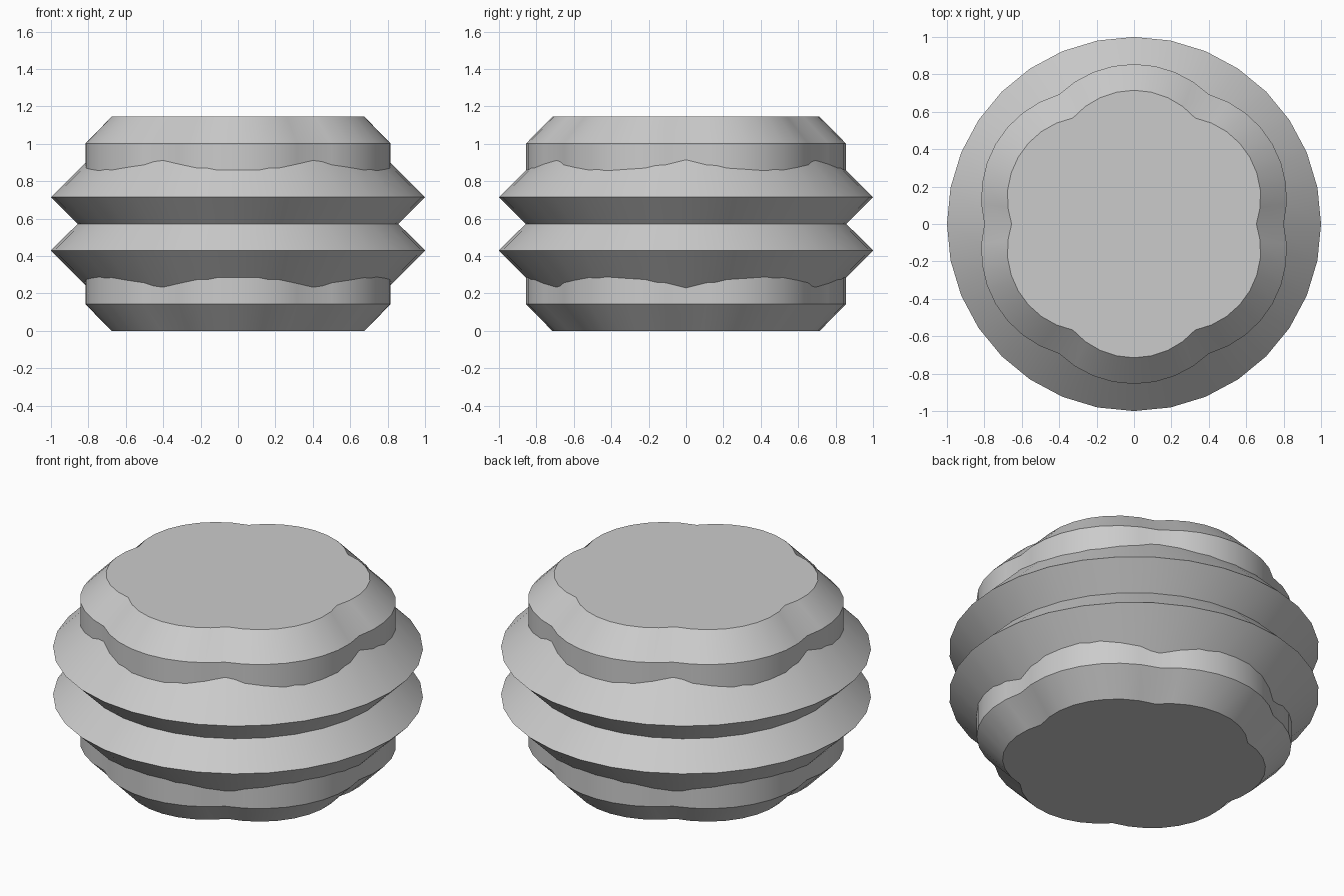
import bpy
import bmesh
from math import sin, cos, pi, sqrt, radians

cube = bpy.data.objects.get("Cube")
if cube:
    bpy.data.objects.remove(cube, do_unlink=True)

HEIGHT = 1.145
DISC_SIDES = 32
LOBES, LOBE_STEPS = 6, 8
LOBE_CENTRE = 0.28      # distance of each lobe's arc centre from the axis

grey = bpy.data.materials.new("plain_grey")
grey.use_nodes = True
grey.diffuse_color = (0.6, 0.6, 0.6, 1)
grey.node_tree.nodes["Principled BSDF"].inputs["Base Color"].default_value = (0.6, 0.6, 0.6, 1)


def circle(radius):
    """Round outline."""
    return [(radius * cos(2 * pi * i / DISC_SIDES), radius * sin(2 * pi * i / DISC_SIDES))
            for i in range(DISC_SIDES)]


def lobed(tip):
    """Six-lobed outline with creases at 0, 60, 120... degrees."""
    points = []
    arc = tip - LOBE_CENTRE
    for i in range(LOBES * LOBE_STEPS):
        angle = 2 * pi * i / (LOBES * LOBE_STEPS)
        off = angle % (pi / 3) - pi / 6 if i % LOBE_STEPS else pi / 6
        r = LOBE_CENTRE * cos(off) + sqrt(arc ** 2 - (LOBE_CENTRE * sin(off)) ** 2)
        points.append((r * cos(angle), r * sin(angle)))
    return points


def loft(name, outline, profile):
    """Skin a closed solid through (radius, height) sections of an outline."""
    bm = bmesh.new()
    rings = [[bm.verts.new((x, y, z)) for x, y in outline(r)] for r, z in profile]
    n = len(rings[0])
    for low, high in zip(rings, rings[1:]):
        for i in range(n):
            j = (i + 1) % n
            bm.faces.new((low[i], low[j], high[j], high[i]))
    bm.faces.new(rings[0])
    bm.faces.new(rings[-1])
    bmesh.ops.recalc_face_normals(bm, faces=bm.faces)
    mesh = bpy.data.meshes.new(name)
    bm.to_mesh(mesh)
    bm.free()
    mesh.materials.append(grey)
    obj = bpy.data.objects.new(name, mesh)
    bpy.context.collection.objects.link(obj)
    bpy.ops.object.select_all(action='DESELECT')
    obj.select_set(True)
    bpy.context.view_layer.objects.active = obj
    bpy.ops.object.shade_smooth_by_angle(angle=radians(30))
    return obj


# Double ridged round body
half = [(0.77, 0.2), (1.0, 0.43)]
loft("ridged_body", circle,
     half + [(0.857, HEIGHT / 2)] + [(r, HEIGHT - z) for r, z in reversed(half)])

# Chamfered lobed caps, bottom and top
cap = [(0.715, 0.0), (0.855, 0.143), (0.855, 0.4)]
loft("bottom_cap", lobed, cap)
loft("top_cap", lobed, [(r, HEIGHT - z) for r, z in reversed(cap)])
